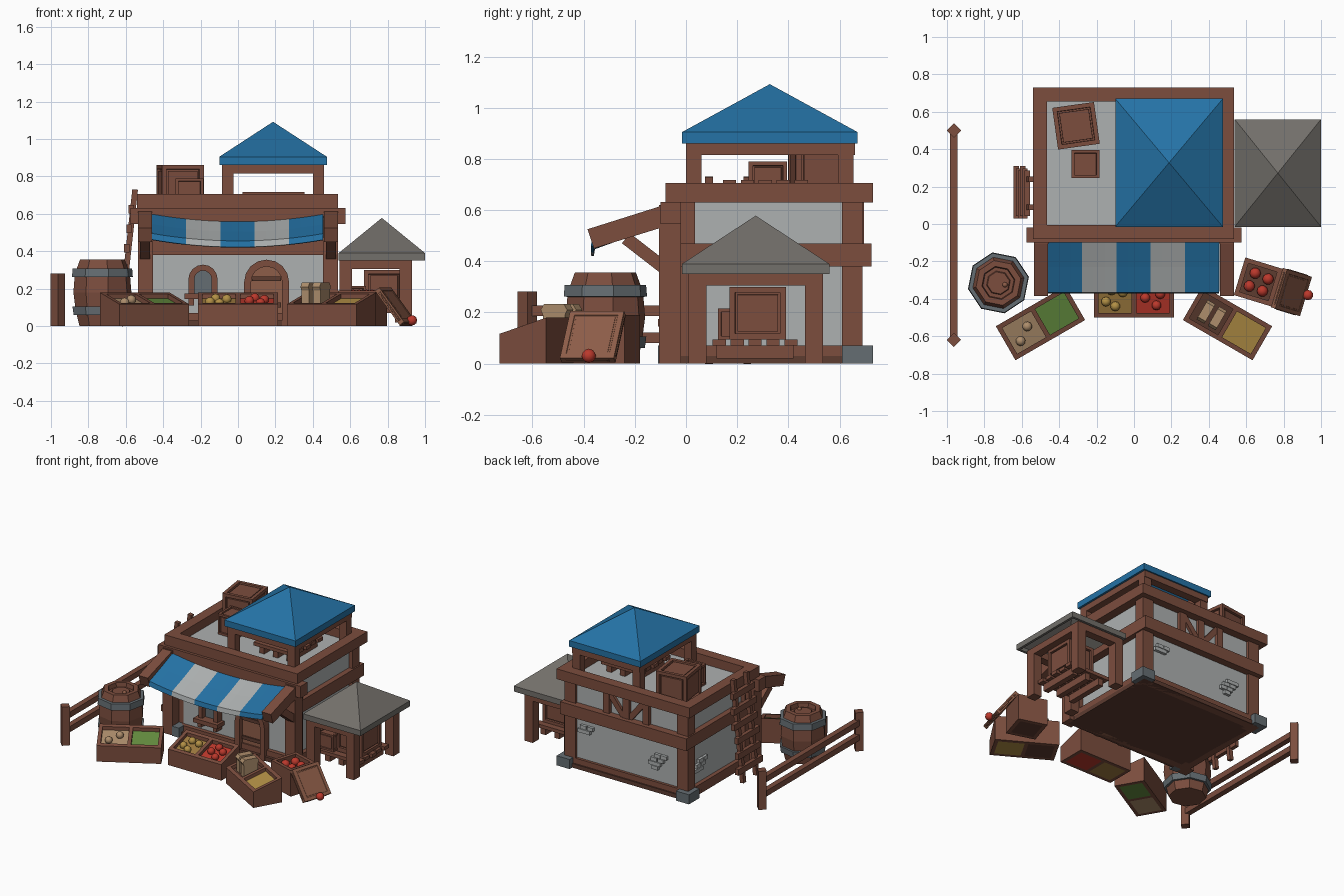
import bpy, bmesh
from math import pi, cos, sin, radians
from mathutils import Matrix, Vector

if "Cube" in bpy.data.objects:
    bpy.data.objects.remove(bpy.data.objects["Cube"])

def mat(name, *c):
    m = bpy.data.materials.new(name); m.diffuse_color = (*c, 1); return m
WOOD = mat("wood", .20, .075, .048); DARK = mat("dark_wood", .11, .045, .03)
PALE = mat("plank_wood", .27, .11, .065); WALL = mat("plaster", .42, .44, .44)
STONE = mat("stone", .13, .155, .17); SLATE = mat("slate", .17, .16, .145)
BLUE = mat("blue", .018, .17, .38); RED = mat("red", .5, .04, .025)
GREEN = mat("green", .13, .27, .05); GOLD = mat("gold", .45, .28, .06)
OCHRE = mat("ochre", .35, .2, .05); TAN = mat("tan", .42, .27, .15)
I = Matrix()

def mk(name, bm, m, M=I):
    bmesh.ops.recalc_face_normals(bm, faces=bm.faces)
    me = bpy.data.meshes.new(name); bm.transform(M); bm.to_mesh(me); bm.free()
    me.materials.append(m)
    o = bpy.data.objects.new(name, me); bpy.context.collection.objects.link(o)
    return o

def place(x, y, z, rz=0, ry=0):
    return Matrix.Translation((x, y, z)) @ Matrix.Rotation(radians(rz), 4, 'Z') @ Matrix.Rotation(radians(ry), 4, 'Y')

def box(name, x0, x1, y0, y1, z0, z1, m=WOOD, M=I):
    bm = bmesh.new(); bmesh.ops.create_cube(bm, size=1)
    for v in bm.verts:
        v.co = Vector(((x0+x1)/2+v.co.x*(x1-x0), (y0+y1)/2+v.co.y*(y1-y0), (z0+z1)/2+v.co.z*(z1-z0)))
    return mk(name, bm, m, M)

def beam(name, p, q, w, h, m=WOOD):
    p, q = Vector(p), Vector(q); d = q-p
    M = Matrix.Translation((p+q)/2) @ d.to_track_quat('Z', 'Y').to_matrix().to_4x4()
    return box(name, -w/2, w/2, -h/2, h/2, -d.length/2, d.length/2, m, M)

def prism(name, pts, a, b, axis, m=WOOD, M=I):
    """Extrude a 2D outline along x (pts are y,z) or along y (pts are x,z)."""
    f = (lambda p, t: (t, p[0], p[1])) if axis == 'x' else (lambda p, t: (p[0], t, p[1]))
    bm = bmesh.new()
    face = bm.faces.new([bm.verts.new(f(p, a)) for p in pts])
    r = bmesh.ops.extrude_face_region(bm, geom=[face])
    bmesh.ops.translate(bm, verts=[v for v in r['geom'] if isinstance(v, bmesh.types.BMVert)], vec=f((0, 0), b-a))
    bm.faces.new([v for v in face.verts]) if not face.is_valid else None
    return mk(name, bm, m, M)

def ball(name, x, y, z, r, m, M=I):
    bm = bmesh.new(); bmesh.ops.create_icosphere(bm, subdivisions=2, radius=r)
    o = mk(name, bm, m, M @ Matrix.Translation((x, y, z)))
    o.data.polygons.foreach_set("use_smooth", [True]*len(o.data.polygons))

def ring(name, x0, x1, y0, y1, z0, z1, w, m=WOOD):
    for a, b in ((y0, y0+w), (y1-w, y1)): box(name, x0, x1, a, b, z0, z1, m)
    for a, b in ((x0, x0+w), (x1-w, x1)): box(name, a, b, y0+w, y1-w, z0, z1, m)

def crate(name, M, sx, sy, sz, m=WOOD):
    bm = bmesh.new(); bmesh.ops.create_cube(bm, size=1)
    bmesh.ops.scale(bm, verts=bm.verts, vec=(sx, sy, sz))
    fs = bm.faces[:]; t = min(sx, sy, sz)
    if t < .05: fs = [f for f in fs if f.calc_area() > sx*sy*.5 or f.calc_area() > sy*sz*.5]; t = .2
    for th, d in ((.15, 0), (.01, -.07), (.05, 0), (.005, .04)):
        d = d*min(t, sx, sy, sz)
        bmesh.ops.inset_individual(bm, faces=fs, thickness=th*t, depth=d)
    return mk(name, bm, m, M @ Matrix.Translation((0, 0, sz/2)))

def hip_roof(name, x0, x1, y0, y1, z0, z1, z2, m):
    bm = bmesh.new()
    lo, hi = [[bm.verts.new((x, y, z)) for x, y in ((x0, y0), (x1, y0), (x1, y1), (x0, y1))] for z in (z0, z1)]
    top = bm.verts.new(((x0+x1)/2, (y0+y1)/2, z2))
    for i in range(4):
        j = (i+1) % 4
        bm.faces.new((lo[i], lo[j], hi[j], hi[i])); bm.faces.new((hi[i], hi[j], top))
    o = mk(name, bm, m)
    s = o.modifiers.new("thickness", 'SOLIDIFY'); s.thickness = .025; s.offset = -1

def pallet(x, y, z):
    for dx in (-.11, 0, .11): box("pallet_runner", x+dx-.02, x+dx+.02, y-.15, y+.15, z, z+.05)
    for i in range(5):
        c = y-.14+i*.07; e = .01*(i % 2)
        box("pallet_slat", x-.165+e, x+.165-e, c-.026, c+.026, z+.05, z+.075)

# main house body and timber frame
box("house_walls", -.47, .47, -.03, .67, .01, .64, WALL)
box("floor_slab", -.5, .5, -.08, .7, 0, .03, DARK)
ring("top_beam", -.54, .535, -.08, .73, .63, .705, .075)
ring("middle_beam", -.51, .51, -.06, .725, .38, .47, .06)
ring("bottom_beam", -.5, .5, -.06, .69, 0, .07, .05)
box("front_beam", -.575, .575, -.10, -.02, .545, .632)
for s in (-1, 1):
    box("front_post", s*.455, s*.535, -.105, -.02, 0, .62)
    box("front_corner_post", s*.42, s*.5, -.03, .035, 0, .63)
    box("back_post", s*.41, s*.5, .61, .69, 0, .63)
    box("corner_stone", s*.43, s*.535, .61, .73, 0, .07, STONE)
box("front_stone", -.455, -.40, -.11, -.03, 0, .07, STONE)
for x in (-.16, 0, .16): box("back_stud", x-.025, x+.025, .66, .695, .46, .64)
for s in (-1, 1): beam("back_brace", (s*.02, .675, .47), (s*.15, .675, .63), .03, .04)

# exposed bricks
BR = [(0, 0), (.05, 0), (-.025, .03), (.03, .03), (0, .06), (-.05, .06), (.02, -.03)]
for cx, cz, n in ((.32, .28, 4), (-.25, .2, 7)):
    for dx, dz in BR[:n]: box("back_brick", cx+dx-.024, cx+dx+.024, .66, .69, cz+dz-.013, cz+dz+.013, WALL)
for dy, dz in BR[:6]: box("side_brick", -.49, -.46, .52+dy-.024, .52+dy+.024, .17+dz-.013, .17+dz+.013, WALL)

# arched door and window
def arch(cx, r, z0, zs, n=8):
    return [(cx-r, z0)]+[(cx-r*cos(pi*i/n), zs+r*sin(pi*i/n)) for i in range(n+1)]+[(cx+r, z0)]
prism("door_leaf", arch(.153, .09, 0, .235), -.05, -.02, 'y', PALE)
prism("door_frame", arch(.153, .12, 0, .235)+arch(.153, .083, 0, .235)[::-1], -.085, -.02, 'y')
for z in (.10, .24): box("door_strap", .075, .23, -.06, -.04, z, z+.025, DARK)
prism("window_pane", arch(-.187, .05, .17, .25), -.045, -.02, 'y', STONE)
prism("window_frame", arch(-.187, .078, .17, .25)+arch(-.187, .046, .17, .25)[::-1], -.08, -.02, 'y')
box("window_sill", -.285, -.09, -.11, -.02, .145, .175)
for x in (-.25, -.125): box("sill_bracket", x-.015, x+.015, -.09, -.02, .11, .145)

# striped awning with side rails and struts
for s in (-1, 1):
    prism("awning_rail", [(-.1, .615), (-.385, .525), (-.36, .45), (-.1, .53)], s*.46, s*.535, 'x')
    beam("awning_strut", (s*.497, -.235, .49), (s*.497, -.08, .37), .055, .05)
for k in range(5):
    bm = bmesh.new(); rows = []
    for i in range(4):
        x = -.46+.183*(k+i/3); sag = .04*(1-(x/.46)**2)
        rows.append([bm.verts.new((x, y, z-sag)) for y, z in ((-.10, .598), (-.23, .545), (-.365, .495), (-.372, .462))])
    for a, b in zip(rows, rows[1:]):
        for j in range(3): bm.faces.new((a[j], b[j], b[j+1], a[j+1]))
    o = mk("awning_stripe", bm, WALL if k % 2 else BLUE)
    o.modifiers.new("thickness", 'SOLIDIFY').thickness = .012

# roof terrace: canopy, pallet and crates
hip_roof("canopy_roof", -.10, .475, -.015, .67, .86, .905, 1.092, BLUE)
ring("canopy_beam", -.085, .46, 0, .66, .815, .865, .06)
for x in (-.055, .43):
    for y in (.03, .625): box("canopy_post", x-.03, x+.03, y-.03, y+.03, .63, .83)
pallet(.19, .31, .642)
crate("large_roof_crate", place(-.31, .525, .64, 8), .225, .225, .222)
crate("small_roof_crate", place(-.26, .32, .64), .15, .15, .15)

# side shed
hip_roof("shed_roof", .538, 1.0, -.015, .56, .35, .39, .578, SLATE)
ring("shed_beam", .545, .93, .01, .535, .305, .355, .06)
for x in (.577, .897):
    for y in (.045, .5): box("shed_post", x-.033, x+.033, y-.035, y+.035, 0, .35)
pallet(.75, .27, .02)
crate("shed_crate", place(.78, .28, .095), .21, .22, .205)
crate("small_shed_crate", place(.62, .2, .095), .13, .15, .12)

# leaning ladder
for y in (.09, .24): beam("ladder_rail", (-.63, y, 0), (-.55, y, .73), .03, .03)
for i in range(6):
    z = .1+i*.105; x = -.64+.11*z
    beam("ladder_rung", (x, .03+.012*(i % 2), z), (x, .31-.012*(i % 3), z), .028, .045)

# fence
for y in (-.62, .5): box("fence_post", -.027, .027, -.027, .027, 0, .282, WOOD, place(-.963, y, 0, 45))
for z in (.08, .185): box("fence_rail", -.983, -.943, -.62, .5, z, z+.042)

# barrel: turned octagonal profiles
def turned(name, prof, m, n=8):
    bm = bmesh.new()
    vs = [[bm.verts.new((r*cos(2*pi*(i+.25)/n), r*sin(2*pi*(i+.25)/n), z)) for i in range(n)] for r, z in prof]
    for a, b in zip(vs, vs[1:]):
        for i in range(n): bm.faces.new((a[i], a[i-1], b[i-1], b[i]))
    bm.faces.new(vs[0]); bm.faces.new(vs[-1])
    mk(name, bm, m, place(-.725, -.315, 0))
turned("barrel_body", [(.125, 0), (.145, .08), (.158, .18), (.15, .28), (.122, .355), (.09, .355),
                       (.085, .325), (.065, .325), (.06, .335)], WOOD)
turned("barrel_top_hoop", [(.14, .26), (.166, .262), (.162, .308), (.135, .308)], STONE)
turned("barrel_low_hoop", [(.13, .06), (.157, .06), (.163, .105), (.14, .105)], STONE)
ball("barrel_bung", -.69, -.325, .335, .014, PALE)

# produce bins, sloping down to the front
def produce_bin(M, left, right):
    top = lambda y: .148+y*.3
    def slab(n, x0, x1, y0, y1, drop, m=WOOD):
        prism(n, [(y0, 0), (y1, 0), (y1, top(y1)-drop), (y0, top(y0)-drop)], x0, x1, 'x', m, M)
    for y in (-.105, .08): slab("bin_board", -.215, .215, y, y+.025, 0)
    for x in (-.215, -.0125, .19): slab("bin_end", x, x+.025, -.08, .08, 0)
    slab("bin_contents", -.19, -.0125, -.08, .08, .025, left)
    slab("bin_contents", .0125, .19, -.08, .08, .025, right)
A, B, C = place(-.5, -.53, 0, 30), place(0, -.395, 0), place(.5, -.53, 0, -30)
produce_bin(A, TAN, GREEN); produce_bin(B, OCHRE, RED); produce_bin(C, DARK, GOLD)
for x, y in ((-.14, -.03), (-.07, .02)): ball("potato", x, y, .135+y*.3, .026, TAN, A)
for x, y in ((-.15, -.02), (-.10, -.045), (-.06, .03), (-.12, .04)): ball("onion", x, y, .135+y*.3, .026, GOLD, B)
for x, y in ((.06, .0), (.09, .05), (.14, .02), (.12, -.04)): ball("apple", x, y, .135+y*.3, .026, RED, B)
for x in (-.13, -.06):
    prism("bread_loaf", [(-.055, .1), (.045, .1), (.045, .19), (.055, .21), (.04, .232), (-.05, .232), (-.065, .21), (-.055, .19)],
          x-.024, x+.024, 'x', TAN, C)

# apple crate with its lid leaning on the side
K = place(.665, -.31, 0, -17)
for y in (-.105, .08): box("apple_crate_side", -.105, .105, y, y+.025, 0, .19, WOOD, K)
for x in (-.105, .08): box("apple_crate_end", x, x+.025, -.08, .08, 0, .19, WOOD, K)
box("apple_bed", -.08, .08, -.08, .08, 0, .15, DARK, K)
for x, y in ((-.04, -.035), (.035, -.04), (-.03, .04), (.045, .03)): ball("apple", x, y, .165, .03, RED, K)
crate("leaning_lid", K @ place(.185, 0, .105, 0, -37) @ Matrix.Translation((0, 0, -.115)), .03, .22, .23, PALE)
ball("fallen_apple", .93, -.38, .03, .028, RED)

for m in bpy.data.materials:
    if m.users and not m.is_grease_pencil:
        m.use_nodes = True
        m.node_tree.nodes["Principled BSDF"].inputs["Base Color"].default_value = m.diffuse_color
